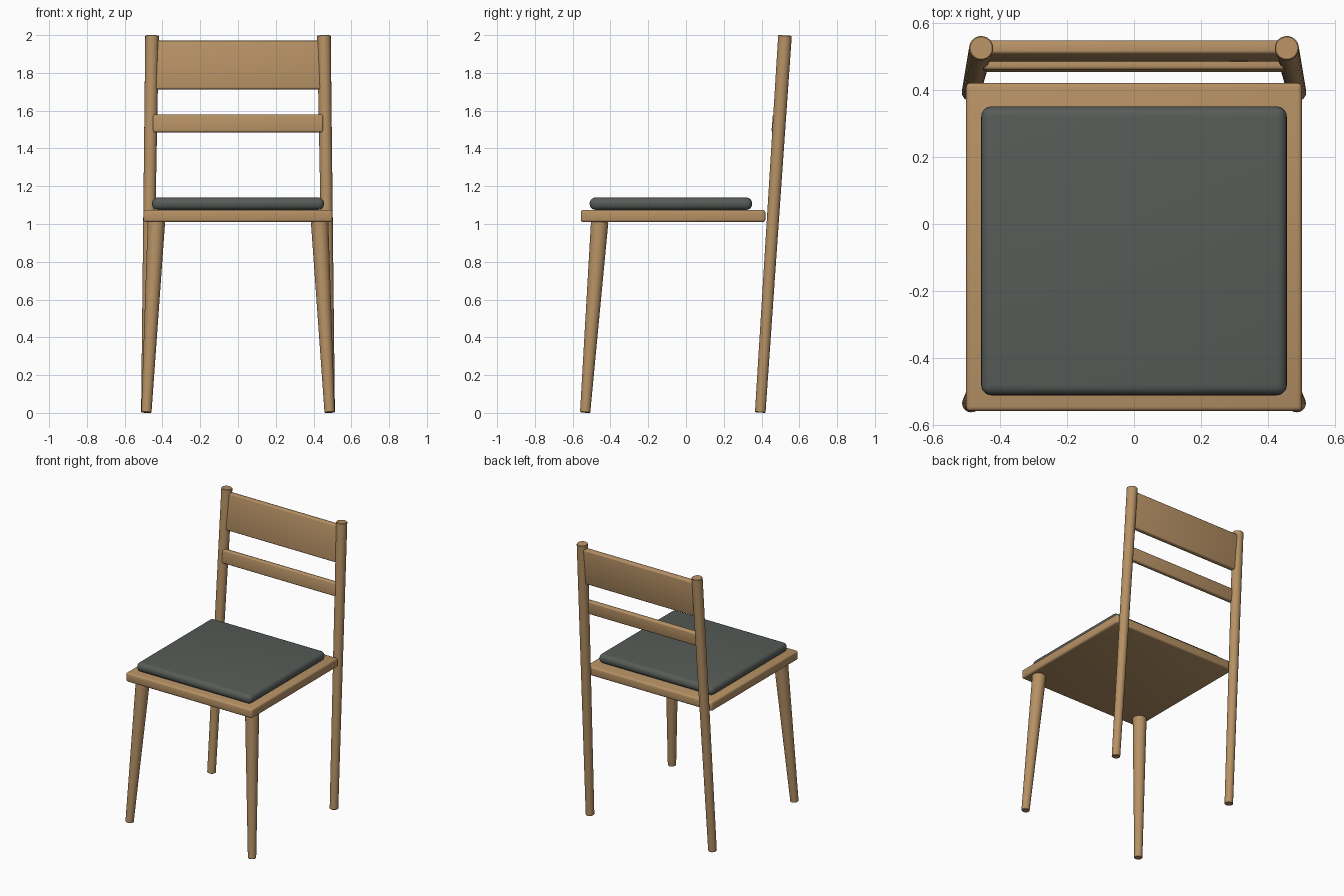
import bpy
from mathutils import Vector

cube = bpy.data.objects.get("Cube")
if cube:
    bpy.data.objects.remove(cube, do_unlink=True)


def make_material(name, color):
    mat = bpy.data.materials.new(name)
    mat.use_nodes = True
    mat.diffuse_color = color
    bsdf = next(n for n in mat.node_tree.nodes if n.type == "BSDF_PRINCIPLED")
    bsdf.inputs["Base Color"].default_value = color
    return mat


wood = make_material("light_wood", (0.47, 0.285, 0.13, 1))
fabric = make_material("grey_fabric", (0.095, 0.107, 0.098, 1))


def finish(obj, name, mat, bevel, segments):
    """Name, colour, round the edges and smooth the shading."""
    obj.name = name
    obj.data.materials.append(mat)
    mod = obj.modifiers.new("rounded_edges", "BEVEL")
    mod.width = bevel
    mod.segments = segments
    mod.limit_method = "ANGLE"
    mod.angle_limit = 0.8
    bpy.ops.object.modifier_apply(modifier=mod.name)
    bpy.ops.object.shade_smooth_by_angle(angle=0.6)


def box(name, low, high, mat, bevel, segments=3, tilt=0):
    """Rounded box between two corners, optionally leaning back."""
    low, high = Vector(low), Vector(high)
    bpy.ops.mesh.primitive_cube_add(size=1, location=(low + high) / 2)
    obj = bpy.context.object
    obj.scale = high - low
    bpy.ops.object.transform_apply(location=False, rotation=False, scale=True)
    finish(obj, name, mat, bevel, segments)
    obj.rotation_euler.x = -tilt


def leg(name, foot, top, foot_radius, top_radius):
    """Tapered round leg between two points."""
    foot, top = Vector(foot), Vector(top)
    axis = top - foot
    bpy.ops.mesh.primitive_cone_add(vertices=32, radius1=foot_radius, radius2=top_radius,
                                    depth=axis.length, location=(foot + top) / 2)
    obj = bpy.context.object
    obj.rotation_euler = axis.to_track_quat("Z", "Y").to_euler()
    finish(obj, name, wood, 0.003, 1)


# Seat board and cushion
box("seat", (-0.5, -0.557, 1.01), (0.5, 0.42, 1.075), wood, 0.013)
box("cushion", (-0.455, -0.51, 1.075), (0.455, 0.35, 1.14), fabric, 0.03, 5)

# Splayed front legs and back posts
for side, label in ((1, "left"), (-1, "right")):
    leg(f"front_leg_{label}", (side * 0.485, -0.534, 0.002),
        (side * 0.432, -0.457, 1.012), 0.027, 0.046)
    leg(f"back_post_{label}", (side * 0.485, 0.393, 0.002),
        (side * 0.455, 0.524, 1.998), 0.028, 0.036)

# Leaning backrest board and lower rail
box("backrest_board", (-0.44, 0.494, 1.712), (0.44, 0.534, 1.97), wood, 0.01, tilt=0.1)
box("backrest_rail", (-0.45, 0.456, 1.485), (0.45, 0.492, 1.58), wood, 0.01, tilt=0.08)
